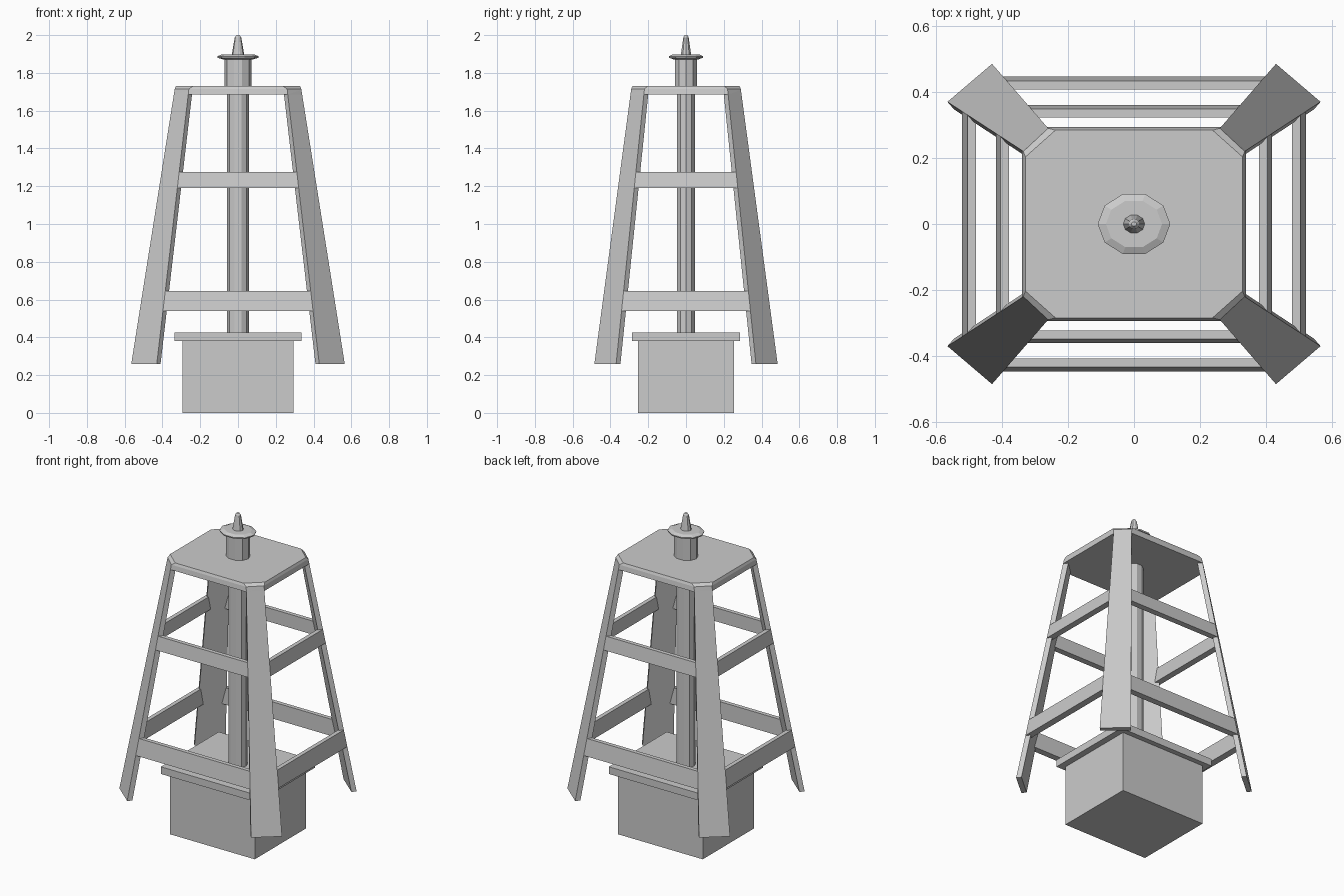
import bpy
import math
from mathutils import Vector

cube = bpy.data.objects.get("Cube")
if cube:
    bpy.data.objects.remove(cube)

grey = bpy.data.materials.new("plain_grey")
grey.use_nodes = True
colour = (0.6, 0.6, 0.6, 1)
grey.diffuse_color = colour
grey.node_tree.nodes["Principled BSDF"].inputs["Base Color"].default_value = colour

DEPTH = 0.866          # the tower is shallower in y than in x
LEG_TOP, LEG_FOOT = 1.715, 0.26


def make(name, verts, faces):
    mesh = bpy.data.meshes.new(name)
    mesh.from_pydata(verts, [], faces)
    mesh.materials.append(grey)
    obj = bpy.data.objects.new(name, mesh)
    bpy.context.collection.objects.link(obj)
    return obj


def loft(name, rings):
    """Closed solid through rings of points, listed from bottom to top."""
    n = len(rings[0])
    area = sum(p[0] * q[1] - q[0] * p[1]
               for p, q in zip(rings[0], rings[0][1:] + rings[0][:1]))
    if area < 0:
        rings = [ring[::-1] for ring in rings]
    faces = [tuple(reversed(range(n)))]
    for r in range(len(rings) - 1):
        for i in range(n):
            j = (i + 1) % n
            faces.append((r * n + i, r * n + j, (r + 1) * n + j, (r + 1) * n + i))
    faces.append(tuple((len(rings) - 1) * n + i for i in range(n)))
    return make(name, [p for ring in rings for p in ring], faces)


def box(name, hx, hy, z0, z1):
    loft(name, [[(-hx, -hy, z), (hx, -hy, z), (hx, hy, z), (-hx, hy, z)]
                for z in (z0, z1)])


def turned(name, profile, sides=10):
    """Faceted round part from (radius, height) pairs."""
    steps = [math.tau * i / sides for i in range(sides)]
    loft(name, [[(r * math.cos(a), DEPTH * r * math.sin(a), z) for a in steps]
                for r, z in profile])


def leg_edges(z):
    """The two outer edges of the leg in the +x +y corner at height z."""
    t = (LEG_TOP - z) / (LEG_TOP - LEG_FOOT)
    a = Vector((0.26, 0.29, z)).lerp(Vector((0.43, 0.485, z)), t)
    b = Vector((0.335, 0.22, z)).lerp(Vector((0.565, 0.37, z)), t)
    return a, b


def octagon(a, b):
    """Mirror one corner edge to all four corners, in order."""
    (ax, ay, z), (bx, by, _) = a, b
    return [(bx, by, z), (ax, ay, z), (-ax, ay, z), (-bx, by, z),
            (-bx, -by, z), (-ax, -ay, z), (ax, -ay, z), (bx, -by, z)]


# Base block and its lid
box("base_block", 0.295, 0.255, 0, 0.385)
box("base_lid", 0.335, 0.287, 0.38, 0.425)

# Central pole, upper sleeve, flange and finial
turned("center_pole", [(0.057, 0.42), (0.057, 1.70)])
turned("pole_sleeve", [(0.072, 1.72), (0.072, 1.88)])
turned("flange", [(0.075, 1.87), (0.108, 1.88), (0.11, 1.888), (0.085, 1.898)])
turned("finial", [(0.034, 1.89), (0.02, 1.972), (0.017, 1.988), (0.008, 2.0)])

# Top plate with clipped, bevelled corners
loft("top_plate", [octagon(*leg_edges(1.685)), octagon(*leg_edges(LEG_TOP)),
                   octagon((0.238, 0.284, 1.73), (0.329, 0.203, 1.73))])

# Four splayed tapering legs
inward = Vector((-0.02, -0.023, 0))
for sx, side in ((1, "left"), (-1, "right")):
    for sy, end in ((1, "back"), (-1, "front")):
        rings = []
        for z in (LEG_FOOT, LEG_TOP - 0.005):
            a, b = leg_edges(z)
            rings.append([(p.x * sx, p.y * sy, z)
                          for p in (b, a, a + inward, b + inward)])
        loft(f"{end}_{side}_leg", rings)

# Two levels of rails, leaning with the legs
WIDTH = 0.026
for level, z0, z1 in (("lower", 0.54, 0.645), ("upper", 1.19, 1.275)):
    inner_y = leg_edges(z1)[0].y - WIDTH
    inner_x = leg_edges(z1)[1].x - WIDTH
    for s, end, side in ((1, "back", "left"), (-1, "front", "right")):
        across, along = [], []
        for z in (z0, z1):
            a, b = leg_edges(z)
            across.append([(-a.x, s * a.y, z), (a.x, s * a.y, z),
                           (a.x, s * inner_y, z), (-a.x, s * inner_y, z)])
            along.append([(s * b.x, -b.y, z), (s * b.x, b.y, z),
                          (s * inner_x, b.y, z), (s * inner_x, -b.y, z)])
        loft(f"{level}_{end}_rail", across)
        loft(f"{level}_{side}_rail", along)
